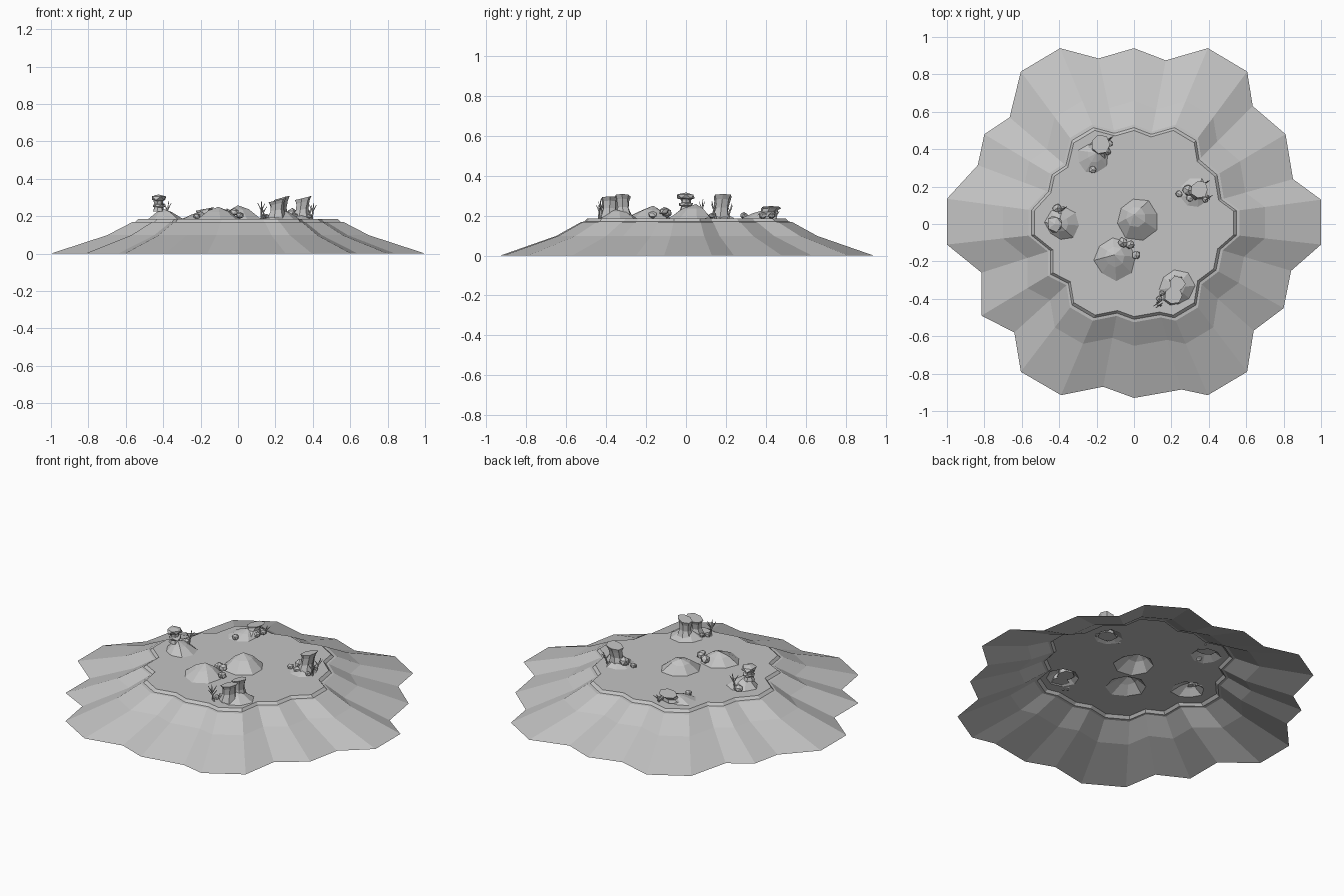
import bpy, bmesh, math, random
from mathutils import Vector

random.seed(4)
cube = bpy.data.objects.get("Cube")
if cube:
    bpy.data.objects.remove(cube, do_unlink=True)

stone = bpy.data.materials.new("plain_grey")
stone.use_nodes = True
GREY = (0.55, 0.55, 0.55, 1)
stone.diffuse_color = GREY
for node in stone.node_tree.nodes:
    if node.type == 'BSDF_PRINCIPLED':
        node.inputs["Base Color"].default_value = GREY
        node.inputs["Roughness"].default_value = 0.9

FLOOR = 0.185


def finish(bm, name):
    mesh = bpy.data.meshes.new(name)
    bm.to_mesh(mesh)
    bm.free()
    mesh.materials.append(stone)
    obj = bpy.data.objects.new(name, mesh)
    bpy.context.collection.objects.link(obj)
    return obj


def ring(bm, points):
    return [bm.verts.new(p) for p in points]


def bridge(bm, low, high):
    n = len(low)
    for i in range(n):
        j = (i + 1) % n
        bm.faces.new((low[i], low[j], high[j], high[i]))


def loop_edges(bm, verts):
    return [bm.edges.get((v, verts[(i + 1) % len(verts)])) for i, v in enumerate(verts)]


# Scalloped shoreline, counter-clockwise from the right
SHORE = [(1, .13), (.85, .24), (.81, .48), (.635, .63), (.605, .815), (.395, .94),
         (.17, .875), (0, .94), (-.19, .885), (-.395, .94), (-.605, .815),
         (-.665, .57), (-.8, .48), (-.835, .315), (-1, .135), (-1, -.11),
         (-.815, -.26), (-.815, -.49), (-.64, -.58), (-.605, -.79), (-.39, -.915),
         (-.165, -.87), (0, -.93), (.255, -.885), (.395, -.915), (.605, -.79),
         (.64, -.57), (.8, -.45), (.84, -.25), (1, -.11)]
# Slope profile: outline scale and height, ending in a thin ledge
SLOPE = [(1, 0), (.70, .098), (.565, .168), (.548, .17), (.532, FLOOR)]
# Mounds: x, y, radius, peak offset x and y, peak height
MOUNDS = [(.02, .03, .125, -.02, .02, .258), (-.105, -.185, .122, .0, .02, .25),
          (-.22, .35, .09, .02, .03, .225), (-.385, .0, .095, -.02, 0, .242),
          (.32, .165, .09, .02, .01, .215), (.225, -.34, .105, .0, .0, .235)]


def build_island():
    bm = bmesh.new()
    rings = [ring(bm, [(x * s, y * s, z) for x, y in SHORE]) for s, z in SLOPE]
    for low, high in zip(rings, rings[1:]):
        bridge(bm, low, high)
    edges = loop_edges(bm, rings[-1])
    # faceted mounds rising from the floor
    for x, y, r, px, py, top in MOUNDS:
        n = 8
        turn = random.uniform(0, 1)
        spread = [random.uniform(.82, 1) * r for _ in range(n)]
        rise = top - FLOOR
        loops = []
        for s, h in ((1, 0), (.48, .66)):
            pts = []
            for i in range(n):
                a = turn + math.tau * i / n
                lift = rise * h * random.uniform(.85, 1.1)
                pts.append((x + px * (1 - s) + spread[i] * s * math.cos(a),
                            y + py * (1 - s) + spread[i] * s * math.sin(a), FLOOR + lift))
            loops.append(ring(bm, pts))
        bridge(bm, loops[0], loops[1])
        peak = bm.verts.new((x + px, y + py, top))
        for i in range(n):
            bm.faces.new((loops[1][i], loops[1][(i + 1) % n], peak))
        edges += loop_edges(bm, loops[0])
    # flat floor between the ledge and the mounds
    bmesh.ops.triangle_fill(bm, edges=edges, use_beauty=True, use_dissolve=False,
                            normal=(0, 0, 1))
    bm.normal_update()
    bmesh.ops.reverse_faces(bm, faces=[f for f in bm.faces if f.normal.z < 0])
    return finish(bm, "island")


def build_rock(name, pos, size):
    bm = bmesh.new()
    bmesh.ops.create_icosphere(bm, subdivisions=1, radius=1)
    for v in bm.verts:
        k = random.uniform(.85, 1.12)
        v.co = Vector([pos[i] + v.co[i] * size[i] * k for i in range(3)])
    return finish(bm, name)


def build_post(name, x, y, base, top, r, lean, tilt=.012):
    # flared rock column with a slanted top
    bm = bmesh.new()
    n = 7
    loops = []
    for t, s in ((0, 1.15), (.45, .8), (.8, .85), (1, 1.05)):
        pts = []
        for i in range(n):
            a = math.tau * i / n
            k = r * s * random.uniform(.88, 1.08)
            pts.append((x + lean[0] * t + k * math.cos(a), y + lean[1] * t + k * math.sin(a),
                        base + (top - base) * t + tilt * t * math.cos(a)))
        loops.append(ring(bm, pts))
    for low, high in zip(loops, loops[1:]):
        bridge(bm, low, high)
    bm.faces.new(loops[-1])
    bm.faces.new(loops[0][::-1])
    return finish(bm, name)


def build_twig(name, x, y, height, lean):
    # bare forked stem made of tapered three-sided spikes
    bm = bmesh.new()
    foot = Vector((x, y, FLOOR - .005))
    tip = foot + Vector((lean[0], lean[1], height))
    fork = foot.lerp(tip, .5)
    spikes = [(foot, tip, .006)]
    for side in (-1, 1):
        spikes.append((fork, fork + Vector((side * .02, side * .014, height * .4)), .004))
    for a, b, r in spikes:
        turn = (b - a).to_track_quat('Z', 'Y').to_matrix().to_4x4()
        turn.translation = (a + b) / 2
        bmesh.ops.create_cone(bm, cap_ends=True, segments=4, radius1=r, radius2=r * .3,
                              depth=(b - a).length, matrix=turn)
    return finish(bm, name)


build_island()

# Balanced rock on the right-hand mound
build_post("balanced_rock_stem", -.425, 0, .225, .285, .028, (0, 0), .004)
build_rock("balanced_rock_cap", (-.425, 0, .296), (.045, .048, .021))
build_rock("balanced_rock_seat", (-.42, 0, .256), (.04, .042, .014))

# Leaning columns
build_post("back_column", .335, .17, .185, .297, .046, (.015, .015))
build_post("front_column", .205, -.385, .19, .285, .046, (.005, .005))
build_post("front_tall_column", .225, -.315, .19, .297, .042, (.005, -.005))

# Slanted rock on the back mound
build_post("back_slanted_rock", -.19, .395, .195, .238, .05, (.01, .03), .01)

# Loose stones
STONES = [(-.06, -.1, .215, .03), (.01, -.165, .205, .024), (-.02, -.11, .222, .025),
          (-.14, .385, .2, .02), (-.13, .43, .2, .018), (-.22, .29, .2, .022),
          (-.41, .085, .2, .026), (-.39, .06, .2, .018),
          (.29, .18, .215, .032), (.3, .14, .2, .022), (.24, .16, .195, .02),
          (.38, .13, .2, .018), (.135, -.4, .195, .018), (.15, -.37, .2, .016)]
for i, (x, y, z, r) in enumerate(STONES):
    build_rock(f"loose_stone_{i + 1}", (x, y, z), (r, r, r * .85))

# Bare twigs
TWIGS = [(-.385, .075, .1, (.015, .01)), (.395, .15, .09, (.01, -.02)),
         (.375, .21, .08, (.02, .02)), (.125, -.42, .1, (.0, -.01)),
         (.145, -.435, .08, (-.02, .0)), (-.135, .45, .05, (.01, .01))]
for i, (x, y, h, lean) in enumerate(TWIGS):
    build_twig(f"twig_{i + 1}", x, y, h, lean)
